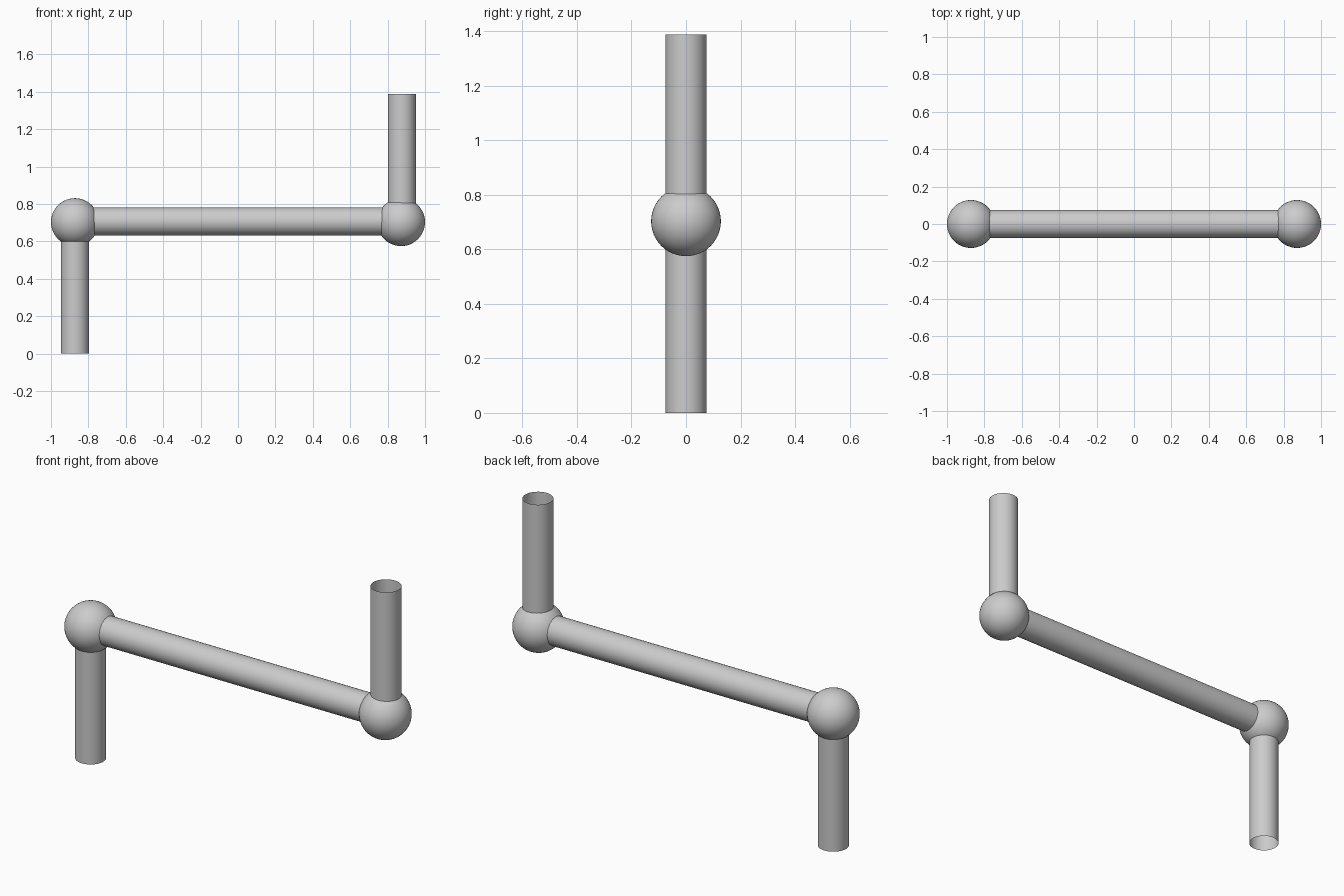
import bpy
from mathutils import Vector

if "Cube" in bpy.data.objects:
    bpy.data.objects.remove(bpy.data.objects["Cube"])

TUBE_R, BALL_R = 0.075, 0.128
MID_Z, TOP_Z, X = 0.705, 1.388, 0.872


def smooth():
    bpy.ops.object.shade_smooth_by_angle()


def tube(name, a, b):
    # open-ended round tube from a to b
    a, b = Vector(a), Vector(b)
    d = b - a
    bpy.ops.mesh.primitive_cylinder_add(
        vertices=48, radius=TUBE_R, depth=d.length, end_fill_type='NOTHING',
        location=(a + b) / 2, rotation=d.to_track_quat('Z', 'Y').to_euler())
    bpy.context.object.name = name
    smooth()


def ball(name, x):
    # joint ball at a bend
    bpy.ops.mesh.primitive_uv_sphere_add(
        segments=48, ring_count=24, radius=BALL_R, location=(x, 0, MID_Z - 0.002))
    bpy.context.object.name = name
    smooth()


# Z-shaped run: lower leg, crossbar, upper handle
tube("lower_leg", (-X, 0, 0), (-X, 0, MID_Z))
tube("crossbar", (-X, 0, MID_Z + 0.002), (X, 0, MID_Z + 0.002))
tube("upper_handle", (X + 0.004, 0, MID_Z), (X + 0.004, 0, TOP_Z))

# Balls covering the bends
ball("left_joint", -X)
ball("right_joint", X)
